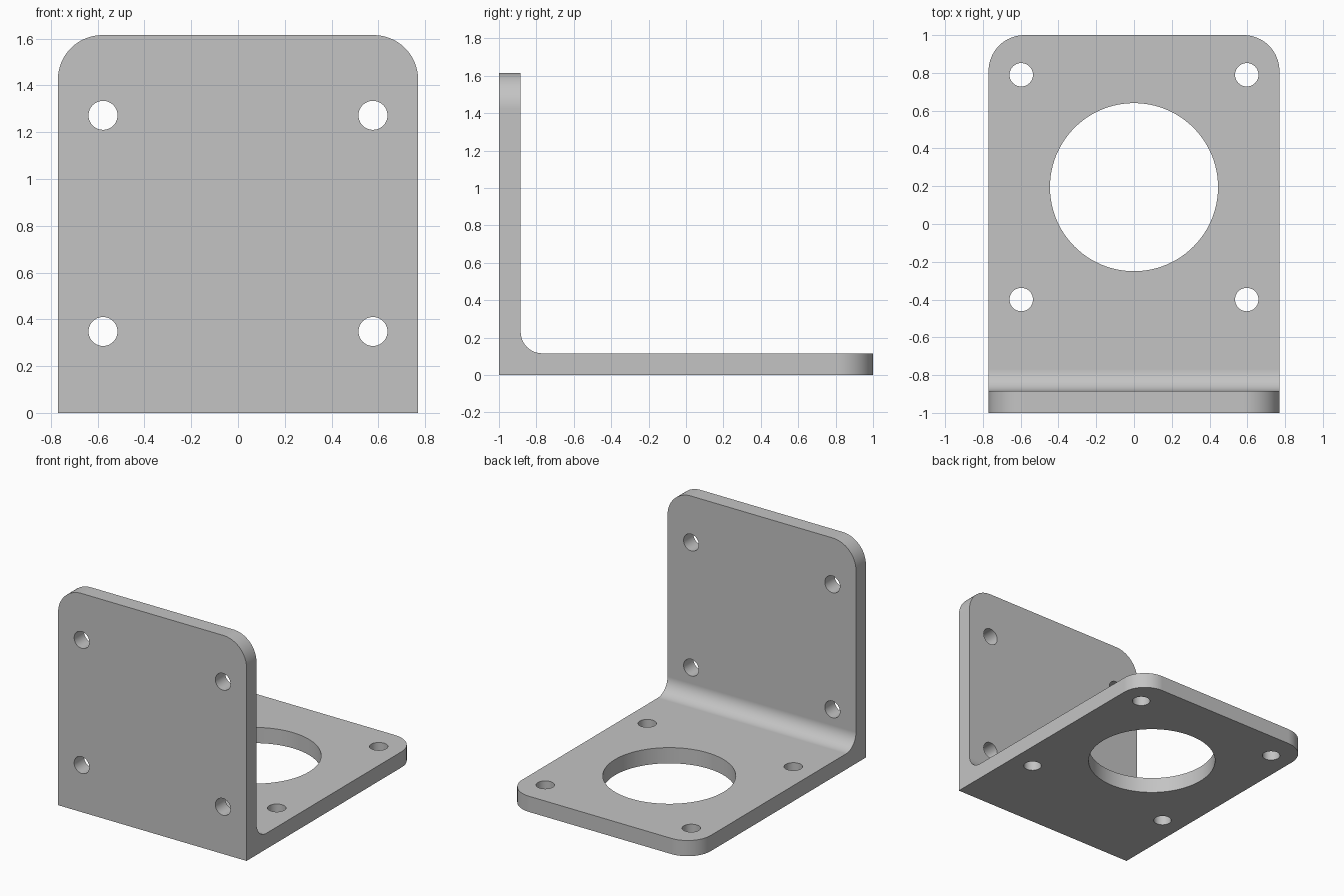
import bpy
import bmesh
from math import pi, sin, cos
from mathutils import Matrix, Vector

cube = bpy.data.objects.get("Cube")
if cube:
    bpy.data.objects.remove(cube, do_unlink=True)

HALF_W, HEIGHT, THICK = 0.77, 1.615, 0.116
FILLET, CORNER = 0.115, 0.19
HOLE_R, BORE_R = 0.062, 0.445

grey = bpy.data.materials.new("Grey metal")
grey.use_nodes = True
color = (0.55, 0.55, 0.55, 1)
grey.diffuse_color = color
grey.node_tree.nodes["Principled BSDF"].inputs["Base Color"].default_value = color


def add_object(name, bm):
    mesh = bpy.data.meshes.new(name)
    bmesh.ops.recalc_face_normals(bm, faces=bm.faces)
    bm.to_mesh(mesh)
    bm.free()
    mesh.materials.append(grey)
    obj = bpy.data.objects.new(name, mesh)
    bpy.context.collection.objects.link(obj)
    return obj


# L-shaped side profile with a rounded inside bend, extruded across the width
inner_y = -1 + THICK
profile = [(-1, 0), (1, 0), (1, THICK)]
for i in range(13):
    a = -pi / 2 - i * pi / 24
    profile.append((inner_y + FILLET + FILLET * cos(a), THICK + FILLET + FILLET * sin(a)))
profile += [(inner_y, HEIGHT), (-1, HEIGHT)]

bm = bmesh.new()
side = bm.faces.new([bm.verts.new((-HALF_W, y, z)) for y, z in profile])
new = bmesh.ops.extrude_face_region(bm, geom=[side])["geom"]
bmesh.ops.translate(bm, vec=(2 * HALF_W, 0, 0),
                    verts=[v for v in new if isinstance(v, bmesh.types.BMVert)])

# Round the free corners of both plates
corners = [e for e in bm.edges
           if all(v.co.y > 0.99 for v in e.verts) or all(v.co.z > HEIGHT - 0.01 for v in e.verts)]
corners = [e for e in corners if abs(e.verts[0].co.x - e.verts[1].co.x) < 0.01]
bmesh.ops.bevel(bm, geom=corners, offset=CORNER, segments=16, profile=0.5, affect='EDGES')
bracket = add_object("angle_bracket", bm)

# Through holes: central bore, four base holes, four wall holes
bm = bmesh.new()


def drill(center, radius, segments, upright=True):
    turn = Matrix() if upright else Matrix.Rotation(pi / 2, 4, 'X')
    bmesh.ops.create_cone(bm, cap_ends=True, segments=segments, radius1=radius,
                          radius2=radius, depth=THICK * 2,
                          matrix=Matrix.Translation(Vector(center)) @ turn)


drill((0, 0.195, THICK / 2), BORE_R, 96)
for s in (-1, 1):
    for y in (-0.4, 0.79):
        drill((s * 0.597, y, THICK / 2), HOLE_R, 40)
    for z in (0.348, 1.272):
        drill((s * 0.577, -1 + THICK / 2, z), HOLE_R, 40, upright=False)
cutter = add_object("hole_cutter", bm)
cutter.hide_render = True

bpy.ops.object.select_all(action='DESELECT')
bpy.context.view_layer.objects.active = bracket
bracket.select_set(True)
cut = bracket.modifiers.new("Holes", 'BOOLEAN')
cut.operation = 'DIFFERENCE'
cut.solver = 'EXACT'
cut.object = cutter
bpy.ops.object.modifier_apply(modifier=cut.name)
bpy.data.objects.remove(cutter, do_unlink=True)

# Smooth bends and holes, crisp plate edges
bpy.ops.object.shade_smooth_by_angle(angle=pi / 6)
weighted = bracket.modifiers.new("Flat plates", 'WEIGHTED_NORMAL')
weighted.keep_sharp = True
